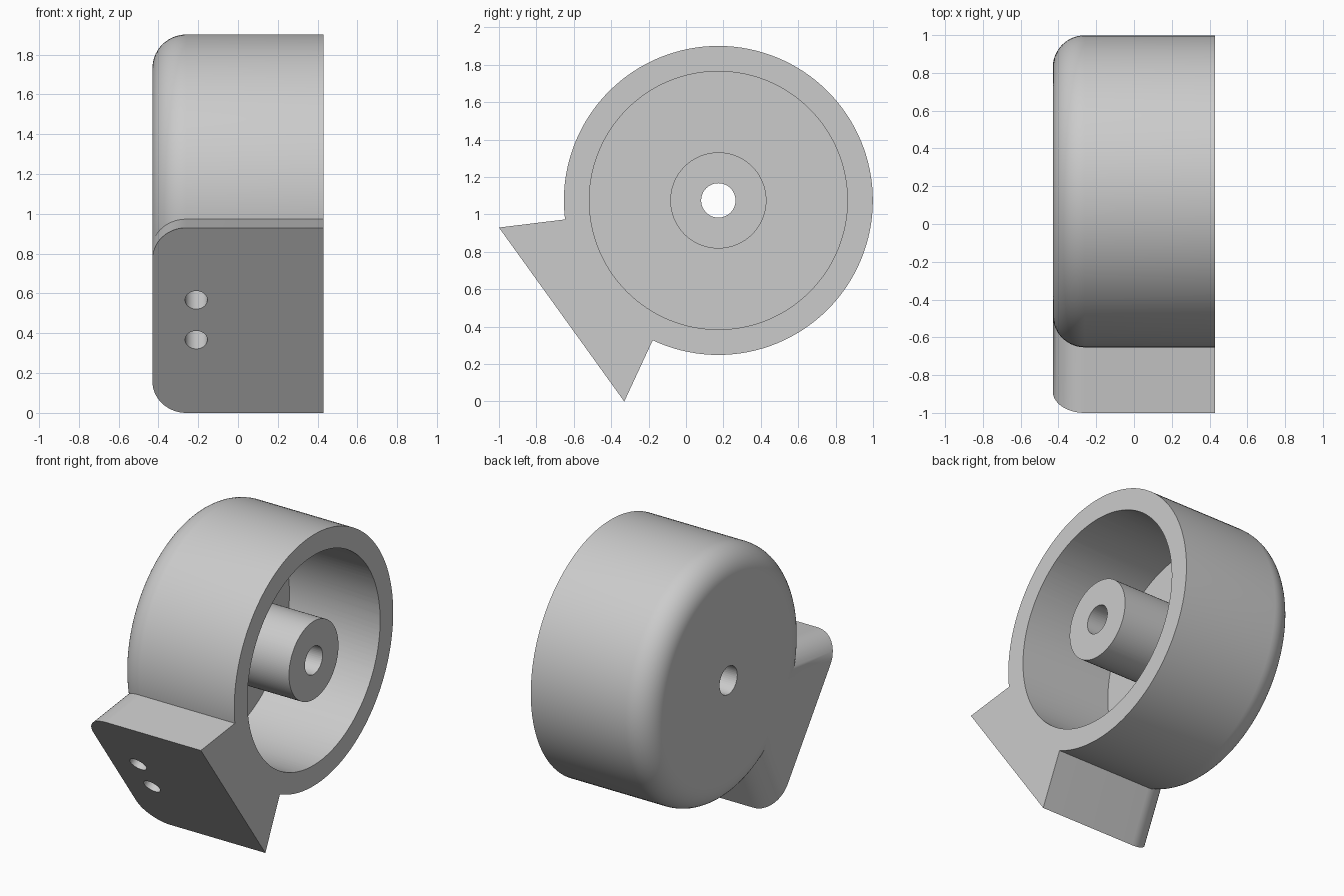
import bpy, bmesh, math
from mathutils import Vector, Matrix

if "Cube" in bpy.data.objects:
    bpy.data.objects.remove(bpy.data.objects["Cube"], do_unlink=True)

HALF = 0.43                                # half width along x
CENTRE = Vector((0, 0.173, 1.075))         # drum axis
R_OUT, R_IN, R_HUB, R_BORE = 0.826, 0.69, 0.257, 0.092
FILLET, FLOOR = 0.17, -0.23

grey = bpy.data.materials.new("plain grey")
grey.use_nodes = True
colour = (0.6, 0.6, 0.6, 1)
grey.diffuse_color = colour
grey.node_tree.nodes["Principled BSDF"].inputs["Base Color"].default_value = colour


def to_object(name, bm):
    bmesh.ops.recalc_face_normals(bm, faces=bm.faces)
    mesh = bpy.data.meshes.new(name)
    bm.to_mesh(mesh)
    bm.free()
    mesh.materials.append(grey)
    obj = bpy.data.objects.new(name, mesh)
    bpy.context.collection.objects.link(obj)
    return obj


def lathe(name, profile, steps=128):
    """Revolve a closed (x, radius) profile around the drum axis."""
    bm = bmesh.new()
    verts = [bm.verts.new(CENTRE + Vector((x, 0, r))) for x, r in profile]
    edges = [bm.edges.new((a, b)) for a, b in zip(verts, verts[1:] + verts[:1])]
    bmesh.ops.spin(bm, geom=verts + edges, cent=CENTRE, axis=(1, 0, 0),
                   angle=math.tau, steps=steps)
    bmesh.ops.remove_doubles(bm, verts=bm.verts, dist=1e-5)
    return to_object(name, bm)


def cylinder(name, radius, depth, centre, direction):
    bm = bmesh.new()
    turn = direction.to_track_quat('Z', 'Y').to_matrix().to_4x4()
    bmesh.ops.create_cone(bm, cap_ends=True, segments=48, radius1=radius, radius2=radius,
                          depth=depth, matrix=Matrix.Translation(centre) @ turn)
    return to_object(name, bm)


def combine(target, tool, operation):
    mod = target.modifiers.new(operation.lower(), 'BOOLEAN')
    mod.operation, mod.solver, mod.object = operation, 'EXACT', tool
    bpy.context.view_layer.objects.active = target
    bpy.ops.object.modifier_apply(modifier=mod.name)
    bpy.data.objects.remove(tool, do_unlink=True)


# Drum body, rounded on its closed side
arc = [(-HALF + FILLET * (1 - math.sin(a)), R_OUT - FILLET * (1 - math.cos(a)))
       for a in (math.pi / 2 * (1 - i / 14) for i in range(15))]
housing = lathe("drum_housing", [(-HALF, 0)] + arc + [(HALF, R_OUT), (HALF, 0)])

# Mounting foot: tapered wedge running into the drum
top_out, top_in = Vector((0, -1, 0.93)), Vector((0, -0.65, 0.973))
low_out, low_in = Vector((0, -0.33, 0)), Vector((0, -0.18, 0.323))
deep_top = top_out + (top_in - top_out) * 1.7
deep_low = low_out + (low_in - low_out) * 1.7
bm = bmesh.new()
side = bm.faces.new([bm.verts.new(p + Vector((-HALF, 0, 0)))
                     for p in (top_out, deep_top, deep_low, low_out)])
long_edges = [side.edges[0], side.edges[2]]
new = bmesh.ops.extrude_face_region(bm, geom=[side], use_keep_orig=True)["geom"]
bmesh.ops.translate(bm, vec=(2 * HALF, 0, 0),
                    verts=[v for v in new if isinstance(v, bmesh.types.BMVert)])
bmesh.ops.recalc_face_normals(bm, faces=bm.faces)
bmesh.ops.bevel(bm, geom=long_edges, offset=FILLET, segments=14, profile=0.5,
                affect='EDGES')
combine(housing, to_object("mounting_foot", bm), 'UNION')

# Ring-shaped cavity that leaves the hub standing, then the hub bore
cavity = lathe("cavity_cutter", [(FLOOR, R_HUB), (FLOOR, R_IN), (0.6, R_IN), (0.6, R_HUB)])
combine(housing, cavity, 'DIFFERENCE')
bore = cylinder("bore_cutter", R_BORE, 2, CENTRE, Vector((1, 0, 0)))
combine(housing, bore, 'DIFFERENCE')

# Two screw holes square to the foot's sloping face
slope = (low_out - top_out).normalized()
inward = Vector((0, -slope.z, slope.y))
for z in (0.567, 0.367):
    mouth = top_out.lerp(low_out, 1 - z / top_out.z) + Vector((-0.21, 0, 0))
    hole = cylinder("screw_hole_cutter", 0.056, 0.6, mouth, inward)
    combine(housing, hole, 'DIFFERENCE')

# Smooth curves, crisp edges
bpy.ops.object.select_all(action='DESELECT')
housing.select_set(True)
bpy.context.view_layer.objects.active = housing
bpy.ops.object.shade_smooth_by_angle(angle=math.radians(25))
